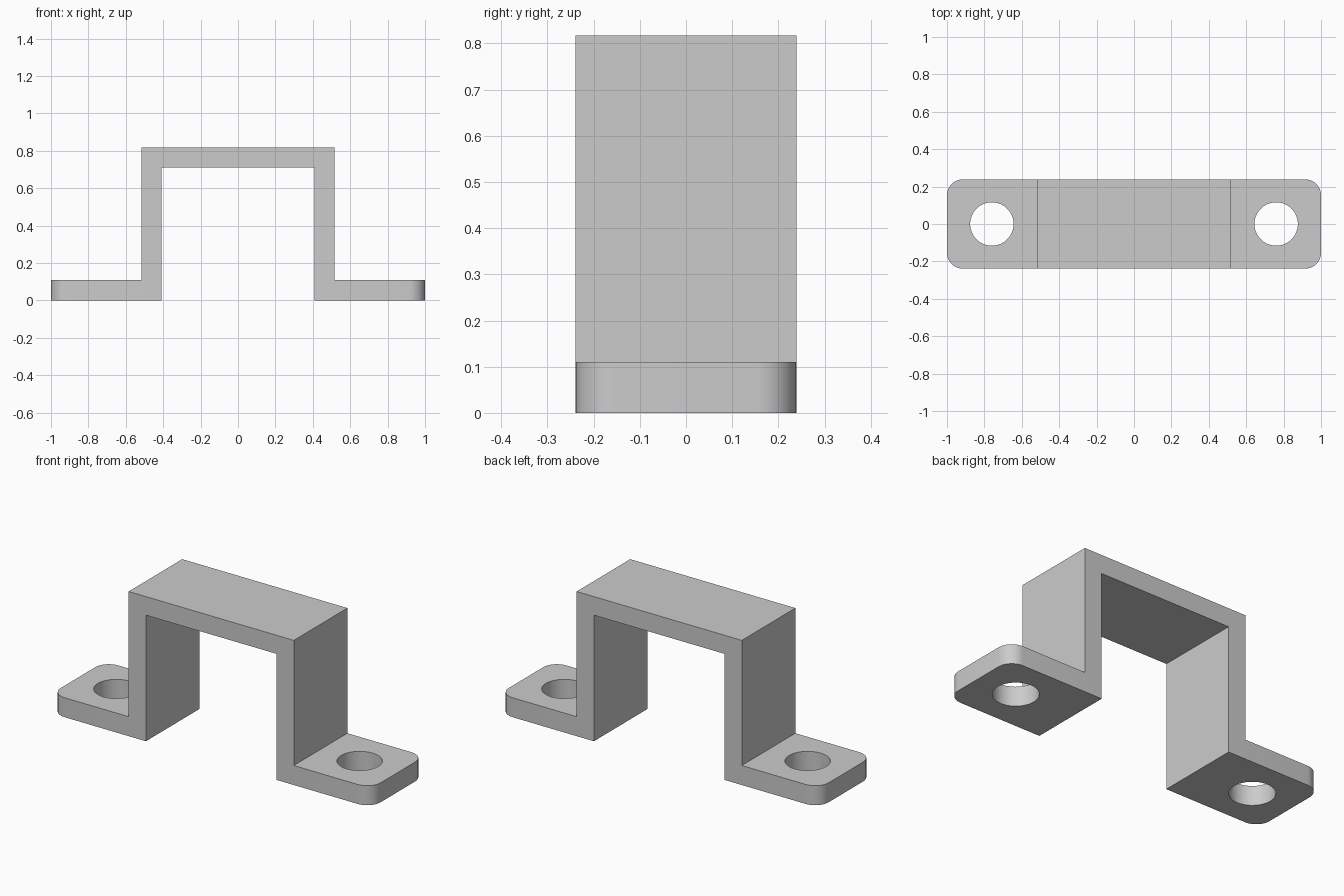
import bpy, bmesh

if "Cube" in bpy.data.objects:
    bpy.data.objects.remove(bpy.data.objects["Cube"])

HALF_DEPTH = 0.239
HOLE_X, HOLE_R = 0.76, 0.116

# Single grey finish
grey = bpy.data.materials.new("plain grey")
grey.diffuse_color = (0.6, 0.6, 0.6, 1)
grey.use_nodes = True
grey.node_tree.nodes["Principled BSDF"].inputs["Base Color"].default_value = grey.diffuse_color

# Bracket outline: right half from inside to outside, mirrored to the left
right = [(0.408, 0.712), (0.408, 0), (1, 0), (1, 0.11), (0.516, 0.11), (0.516, 0.817)]
outline = right + [(-x, z) for x, z in reversed(right)]

bm = bmesh.new()
face = bm.faces.new([bm.verts.new((x, -HALF_DEPTH, z)) for x, z in outline])
ext = bmesh.ops.extrude_face_region(bm, geom=[face])
moved = [v for v in ext["geom"] if isinstance(v, bmesh.types.BMVert)]
bmesh.ops.translate(bm, vec=(0, 2 * HALF_DEPTH, 0), verts=moved)

# Rounded outer corners of the feet
corners = [e for e in bm.edges
           if all(abs(v.co.x) > 0.99 for v in e.verts)
           and abs(e.verts[0].co.z - e.verts[1].co.z) > 0.05]
bmesh.ops.bevel(bm, geom=corners, offset=0.085, segments=10, profile=0.5, affect='EDGES')
bmesh.ops.recalc_face_normals(bm, faces=bm.faces)
mesh = bpy.data.meshes.new("bracket")
bm.to_mesh(mesh)
bm.free()
mesh.materials.append(grey)
bracket = bpy.data.objects.new("bracket", mesh)
bpy.context.collection.objects.link(bracket)

# Screw holes through both feet
cutters = []
for side, name in ((-1, "left"), (1, "right")):
    bpy.ops.mesh.primitive_cylinder_add(vertices=64, radius=HOLE_R, depth=0.4,
                                        location=(side * HOLE_X, 0, 0.05))
    cutter = bpy.context.object
    cutter.name = name + "_hole_cutter"
    cutter.hide_render = True
    cutter.data.materials.append(grey)
    cutters.append(cutter)
    cut = bracket.modifiers.new(name + "_hole", 'BOOLEAN')
    cut.operation, cut.solver, cut.object = 'DIFFERENCE', 'EXACT', cutter

# Apply the cuts, then smooth the round parts while keeping sharp edges
bpy.ops.object.select_all(action='DESELECT')
bracket.select_set(True)
bpy.context.view_layer.objects.active = bracket
for mod in list(bracket.modifiers):
    bpy.ops.object.modifier_apply(modifier=mod.name)
for cutter in cutters:
    bpy.data.objects.remove(cutter)
bpy.ops.object.shade_smooth_by_angle()
